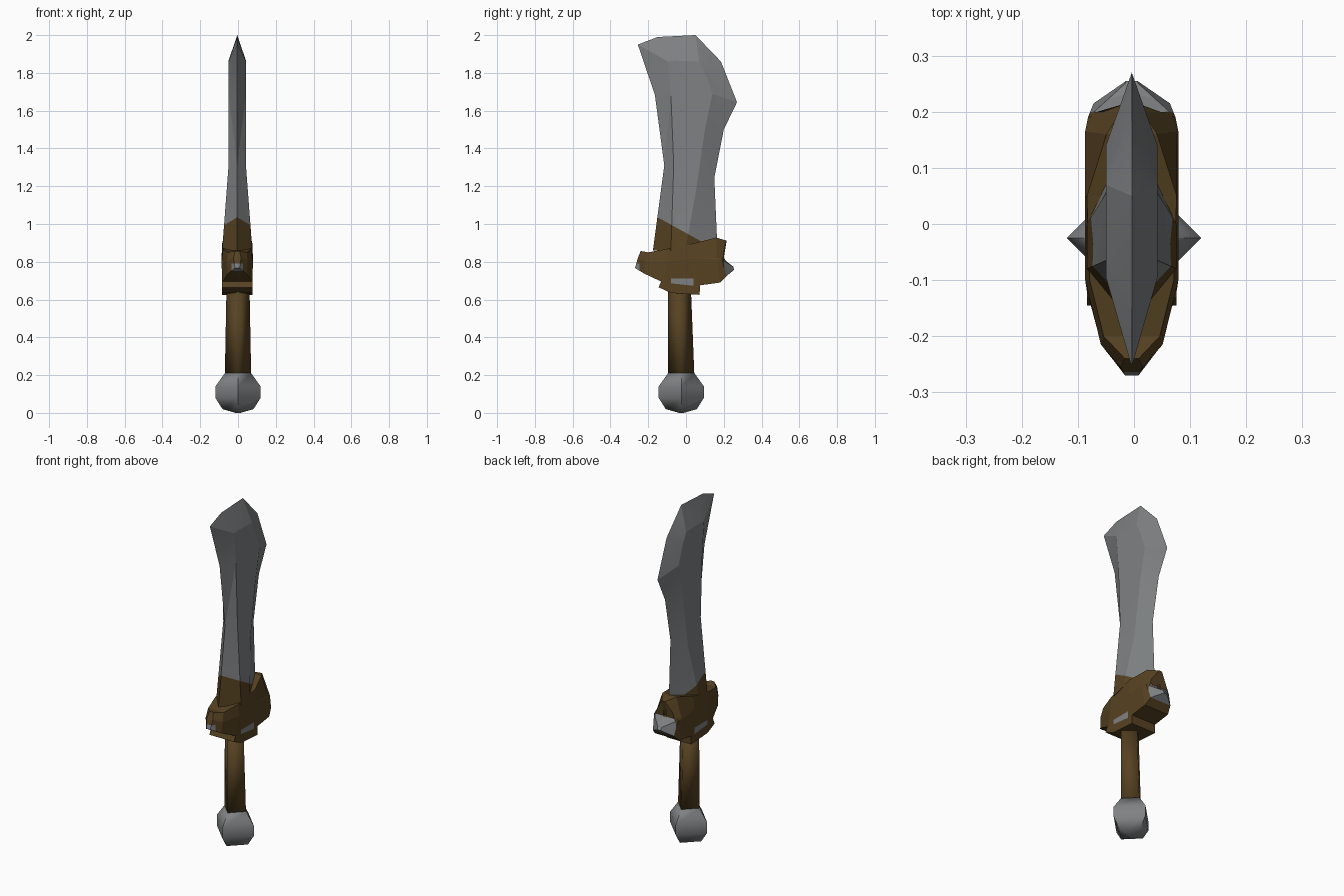
import bpy, bmesh, math
from mathutils import Vector

cube = bpy.data.objects.get("Cube")
if cube:
    bpy.data.objects.remove(cube, do_unlink=True)


def material(name, colour):
    mat = bpy.data.materials.new(name)
    mat.use_nodes = True
    mat.diffuse_color = (*colour, 1)
    bsdf = mat.node_tree.nodes["Principled BSDF"]
    bsdf.inputs["Base Color"].default_value = (*colour, 1)
    bsdf.inputs["Roughness"].default_value = 0.8
    return mat


STEEL = material("steel grey", (0.21, 0.22, 0.225))
BROWN = material("dark brown", (0.095, 0.055, 0.016))
OFFSET = -0.004  # blade and guard sit slightly off the grip axis


def finish(name, bm, mats, smooth=None):
    bmesh.ops.recalc_face_normals(bm, faces=bm.faces)
    mesh = bpy.data.meshes.new(name)
    bm.to_mesh(mesh)
    bm.free()
    obj = bpy.data.objects.new(name, mesh)
    bpy.context.collection.objects.link(obj)
    for mat in mats:
        mesh.materials.append(mat)
    if smooth:
        bpy.ops.object.select_all(action='DESELECT')
        obj.select_set(True)
        bpy.context.view_layer.objects.active = obj
        bpy.ops.object.shade_smooth_by_angle(angle=math.radians(smooth))
    return obj


def cut(bm, point, normal):
    bmesh.ops.bisect_plane(bm, geom=bm.verts[:] + bm.edges[:] + bm.faces[:],
                           plane_co=point, plane_no=normal)


def bridge(bm, rings):
    for a, b in zip(rings, rings[1:]):
        for i in range(len(a)):
            j = (i + 1) % len(a)
            bm.faces.new((a[i], a[j], b[j], b[i]))
    bm.faces.new(rings[0])
    bm.faces.new(rings[-1])


def diamond_post(name, levels, mat, smooth):
    """Four-sided post from (z, centre y, radius) levels."""
    bm = bmesh.new()
    rings = []
    for z, y, r in levels:
        rings.append([bm.verts.new((r * c, y + r * s, z))
                      for c, s in ((1, 0), (0, 1), (-1, 0), (0, -1))])
    bridge(bm, rings)
    return finish(name, bm, [mat], smooth)


# Blade: sharp outline joined to a raised flat on each side
edge = [(-.175, .86), (-.115, 1.31), (-.165, 1.685), (-.255, 1.95),
        (-.15, 1.99), (.05, 2.0), (.185, 1.86), (.27, 1.645),
        (.20, 1.5), (.15, 1.245), (.165, .9)]
flat = [(-.08, .86), (-.065, 1.31), (-.08, 1.685), (-.095, 1.86),
        (-.06, 1.865), (.07, 1.86), (.10, 1.80), (.14, 1.69),
        (.10, 1.5), (.055, 1.19), (0, .88)]
bm = bmesh.new()
rim = [bm.verts.new((OFFSET, y, z)) for y, z in edge]
roots = []
for side in (-1, 1):
    inner = [bm.verts.new((OFFSET + side * (.08 if z < 1 else .046), y, z))
             for y, z in flat]
    for i in range(len(rim) - 1):
        bm.faces.new((rim[i], rim[i + 1], inner[i + 1], inner[i]))
    for loop in ((0, 1, 9, 10), (1, 2, 8, 9), (2, 3, 4, 5, 6, 7, 8)):
        bm.faces.new([inner[i] for i in loop])
    roots.append(inner)
bm.faces.new((rim[0], roots[0][0], roots[0][10], rim[10],
              roots[1][10], roots[1][0]))
bmesh.ops.triangulate(bm, faces=[f for f in bm.faces if len(f.verts) == 4])
# Brown root of the blade below a slanted line
point, slope = Vector((0, -.15, 1.035)), Vector((0, .55, 1)).normalized()
cut(bm, point, slope)
for f in bm.faces:
    f.material_index = int((f.calc_center_median() - point).dot(slope) < 0)
finish("blade", bm, [STEEL, BROWN], 12)

# Guard: stations from front to back, each (y, z, half width) top, middle, bottom
stations = [
    ((-.24, .857, .012), (-.255, .82, .02), (-.27, .767, .012)),
    ((-.20, .85, .05), (-.215, .80, .055), (-.22, .737, .05)),
    ((-.10, .868, .075), (-.10, .80, .083), (-.12, .69, .08)),
    ((.05, .90, .08), (.05, .82, .083), (.05, .672, .08)),
    ((.16, .928, .045), (.165, .81, .083), (.18, .69, .08)),
    ((.215, .912, .01), (.19, .81, .078), (.215, .725, .068)),
    ((.19, .82, .01), (.25, .775, .012), (.255, .757, .01)),
]
bm = bmesh.new()
rings = []
for st in stations:
    right = [bm.verts.new((OFFSET + w, y, z)) for y, z, w in st]
    left = [bm.verts.new((OFFSET - w, y, z)) for y, z, w in reversed(st)]
    rings.append(right + left)
bridge(bm, rings)
# Worn steel patches: rear knob, lower sides and front tip
for y in (-.245, -.08, .04, .2):
    cut(bm, (0, y, 0), (0, 1, 0))
for z in (.712, .79, .82):
    cut(bm, (0, 0, z), (0, 0, 1))
for f in bm.faces:
    c = f.calc_center_median()
    knob = c.y > .2 and .735 < c.z < .82
    belly = -.08 < c.y < .04 and c.z < .712
    tip = c.y < -.245 and c.z < .79
    f.material_index = int(not (knob or belly or tip))
finish("guard", bm, [STEEL, BROWN])

# Collar: side profile extruded across the width
profile = [(-.145, .665), (-.08, .635), (.072, .625), (.075, .69),
           (0, .72), (-.13, .70)]
bm = bmesh.new()
rings = [[bm.verts.new((OFFSET + x, y, z)) for y, z in profile]
         for x in (-.08, .08)]
bridge(bm, rings)
finish("collar", bm, [BROWN])

# Grip and pommel
diamond_post("grip", [(.18, -.025, .07), (.66, -.035, .061)], BROWN, 100)
diamond_post("pommel", [(0, -.025, .012), (.02, -.025, .082), (.08, -.025, .12),
                        (.14, -.025, .12), (.21, -.025, .07)], STEEL, 65)
